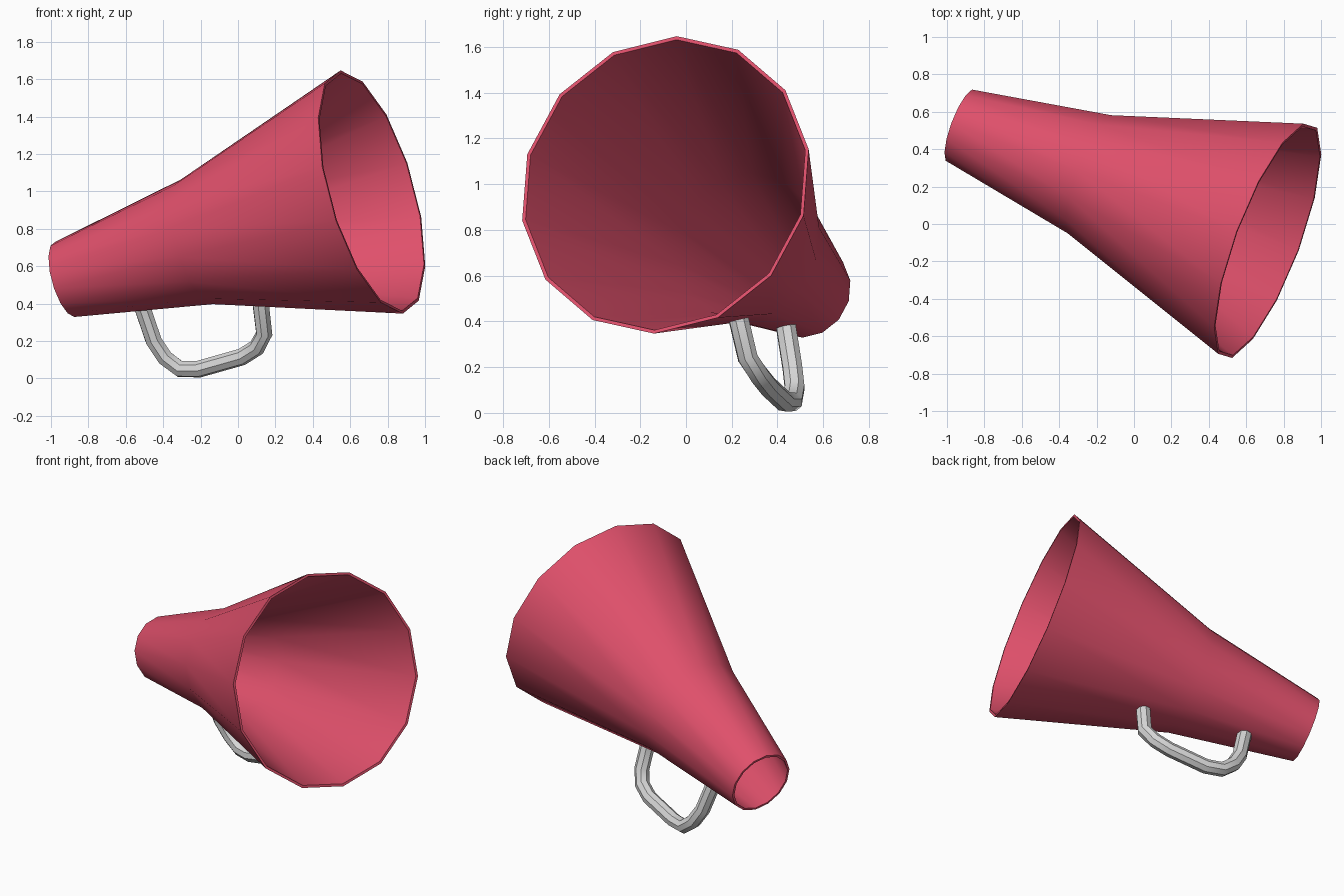
import bpy, bmesh, math
from mathutils import Vector

if "Cube" in bpy.data.objects:
    bpy.data.objects.remove(bpy.data.objects["Cube"])


def material(name, color):
    m = bpy.data.materials.new(name)
    m.diffuse_color = (*color, 1)
    m.use_nodes = True
    m.node_tree.nodes["Principled BSDF"].inputs["Base Color"].default_value = m.diffuse_color
    return m


red = material("rose red", (0.74, 0.08, 0.147))
grey = material("light grey", (0.68, 0.68, 0.68))

# Horn axis, from the narrow end to the wide mouth
START = Vector((-0.925, 0.525, 0.53))
END = Vector((0.715, -0.09, 0.997))
AXIS = (END - START).normalized()
U = Vector((-0.167, 0.05, 0.652))
U = (U - AXIS * U.dot(AXIS)).normalized()
V = AXIS.cross(U)


def loft(name, rings, mat, closed=False, caps=False):
    """Skin a list of point rings into one mesh object."""
    bm = bmesh.new()
    loops = [[bm.verts.new(p) for p in ring] for ring in rings]
    pairs = list(zip(loops, loops[1:]))
    if closed:
        pairs.append((loops[-1], loops[0]))
    n = len(loops[0])
    for a, b in pairs:
        for i in range(n):
            j = (i + 1) % n
            bm.faces.new((a[i], a[j], b[j], b[i]))
    if caps:
        bm.faces.new(loops[0])
        bm.faces.new(loops[-1])
    bmesh.ops.recalc_face_normals(bm, faces=bm.faces)
    me = bpy.data.meshes.new(name)
    bm.to_mesh(me)
    bm.free()
    me.materials.append(mat)
    ob = bpy.data.objects.new(name, me)
    bpy.context.collection.objects.link(ob)
    bpy.ops.object.select_all(action='DESELECT')
    ob.select_set(True)
    bpy.context.view_layer.objects.active = ob
    bpy.ops.object.shade_smooth_by_angle(angle=math.radians(40))
    return ob


def circle(center, u, v, r, n):
    return [center + (u * math.cos(k * math.tau / n) + v * math.sin(k * math.tau / n)) * r
            for k in range(n)]


# Horn: thin open shell, outer wall then inner wall
profile = [(0, 0.208), (0.43, 0.345), (1, 0.673),
           (1, 0.657), (0.43, 0.329), (0, 0.194)]
loft("horn", [circle(START.lerp(END, t), U, V, r, 14) for t, r in profile],
     red, closed=True)

# Handle: bent tube under the horn
path = [Vector(p) for p in (
    (0.12, 0.23, 0.41), (0.14, 0.27, 0.24), (0.10, 0.32, 0.165),
    (0.02, 0.36, 0.115), (-0.21, 0.43, 0.05), (-0.31, 0.465, 0.05),
    (-0.39, 0.475, 0.11), (-0.45, 0.465, 0.2), (-0.515, 0.435, 0.39))]
side = (path[4] - path[0]).cross(path[-1] - path[0]).normalized()
rings = []
for i, p in enumerate(path):
    tangent = (path[min(i + 1, len(path) - 1)] - path[max(i - 1, 0)]).normalized()
    s = (side - tangent * side.dot(tangent)).normalized()
    rings.append(circle(p, s, tangent.cross(s), 0.046, 8))
loft("handle", rings, grey, caps=True)
